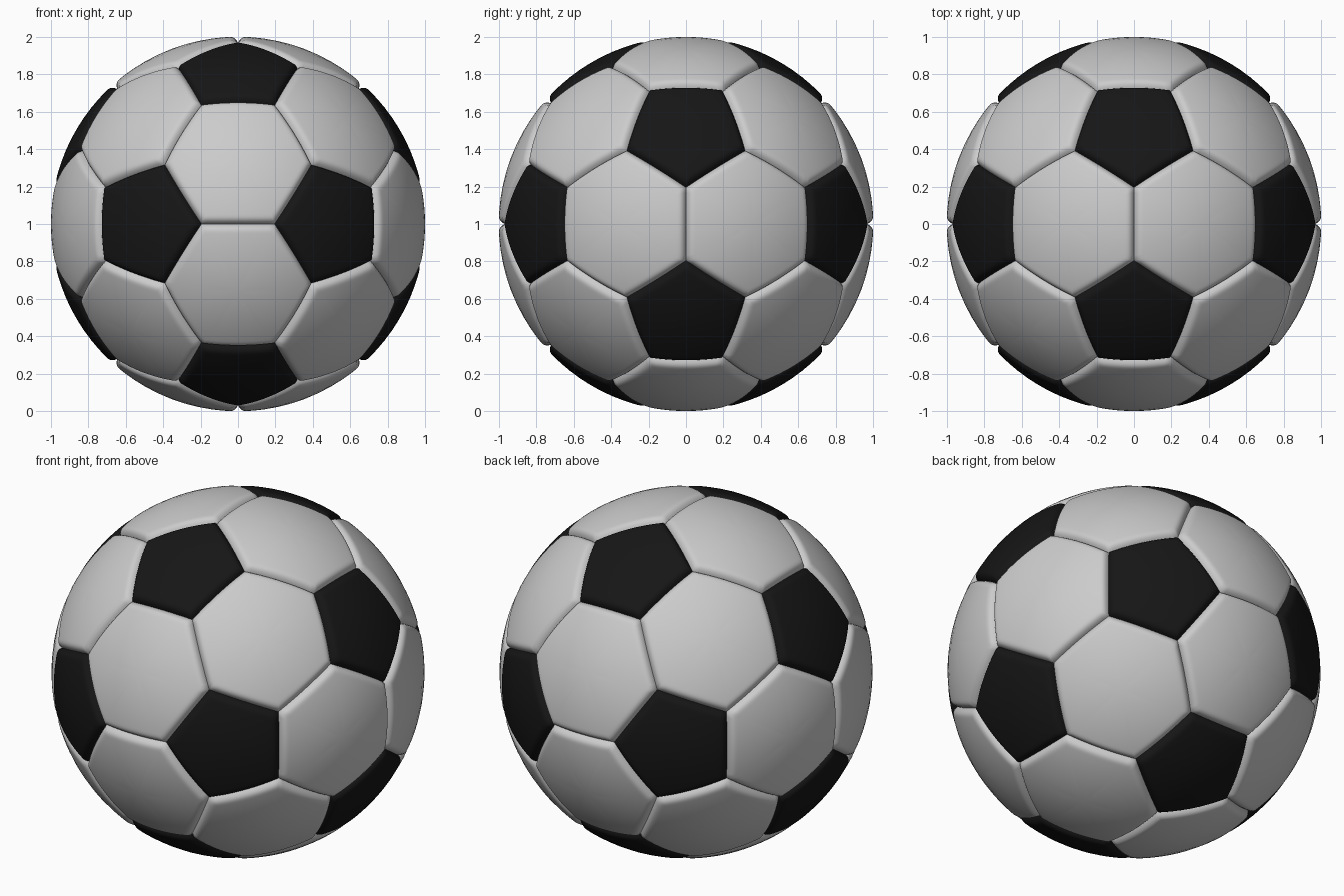
import bpy, bmesh
from math import sqrt, atan2, asin
from itertools import combinations, permutations
from mathutils import Vector

if "Cube" in bpy.data.objects:
    bpy.data.objects.remove(bpy.data.objects["Cube"])

PHI = (1 + sqrt(5)) / 2
CENTRE = Vector((0, 0, 1))
RADIUS = 1.001
SEAM_W, SEAM_D = 0.05, 0.032   # width and depth of the rounded panel border
SEG = 14                       # samples along each panel edge

# Icosahedron corners: one pentagon panel on each, one hexagon per triangle
ico = []
for s in (-1, 1):
    for t in (-1, 1):
        ico += [Vector((0, s, t * PHI)), Vector((s, t * PHI, 0)), Vector((t * PHI, 0, s))]


def near(a, b):
    return abs((a - b).length - 2) < 0.01


def ordered(points):
    """Sort panel corners counter-clockwise seen from outside."""
    n = sum(points, Vector()).normalized()
    u = (points[0] - n * points[0].dot(n)).normalized()
    v = n.cross(u)
    return sorted(points, key=lambda p: atan2(p.dot(v), p.dot(u)))


pentagons = [ordered([(2 * a + b) / 3 for b in ico if near(a, b)]) for a in ico]
hexagons = [ordered([(2 * a + b) / 3 for a, b in permutations(tri, 2)])
            for tri in combinations(ico, 3)
            if all(near(a, b) for a, b in combinations(tri, 2))]


def add_panel(bm, corners):
    """Domed panel made of concentric rings, rolling down into the seam."""
    k = len(corners)
    pairs = [(corners[i], corners[(i + 1) % k]) for i in range(k)]
    normals = [a.cross(b).normalized() for a, b in pairs]
    mid = sum(corners, Vector()) / k
    inr = asin(mid.normalized().dot(normals[0]))
    border = [a.lerp(b, j / SEG) for a, b in pairs for j in range(SEG)]

    def place(p):
        p = p.normalized()
        d = min(asin(max(0, min(1, p.dot(n)))) for n in normals)
        drop = SEAM_D * max(0, 1 - d / SEAM_W) ** 3
        return bm.verts.new(CENTRE + p * (RADIUS - drop))

    rings_t = [0.2, 0.4, 0.6, 0.75]
    rings_t += [1 - d / inr for d in (0.06, 0.05, 0.04, 0.031, 0.023, 0.016, 0.01, 0.005, 0)]
    rings = [[place(mid.lerp(p, t)) for p in border] for t in rings_t]
    hub = place(mid)
    m = len(border)
    for i in range(m):
        j = (i + 1) % m
        bm.faces.new((hub, rings[0][i], rings[0][j]))
        for r, q in zip(rings, rings[1:]):
            bm.faces.new((r[i], q[i], q[j], r[j]))


def build(name, panels, colour=None):
    bm = bmesh.new()
    for corners in panels:
        add_panel(bm, corners)
    for f in bm.faces:
        f.smooth = True
    mesh = bpy.data.meshes.new(name)
    bm.to_mesh(mesh)
    bm.free()
    obj = bpy.data.objects.new(name, mesh)
    bpy.context.collection.objects.link(obj)
    if colour:
        mat = bpy.data.materials.new(name + "_colour")
        mat.diffuse_color = colour
        mat.use_nodes = True
        mat.node_tree.nodes["Principled BSDF"].inputs["Base Color"].default_value = mat.diffuse_color
        mesh.materials.append(mat)


# White hexagon panels and black pentagon panels
build("hexagon_panels", hexagons)
build("pentagon_panels", pentagons, (0.008, 0.008, 0.008, 1))
